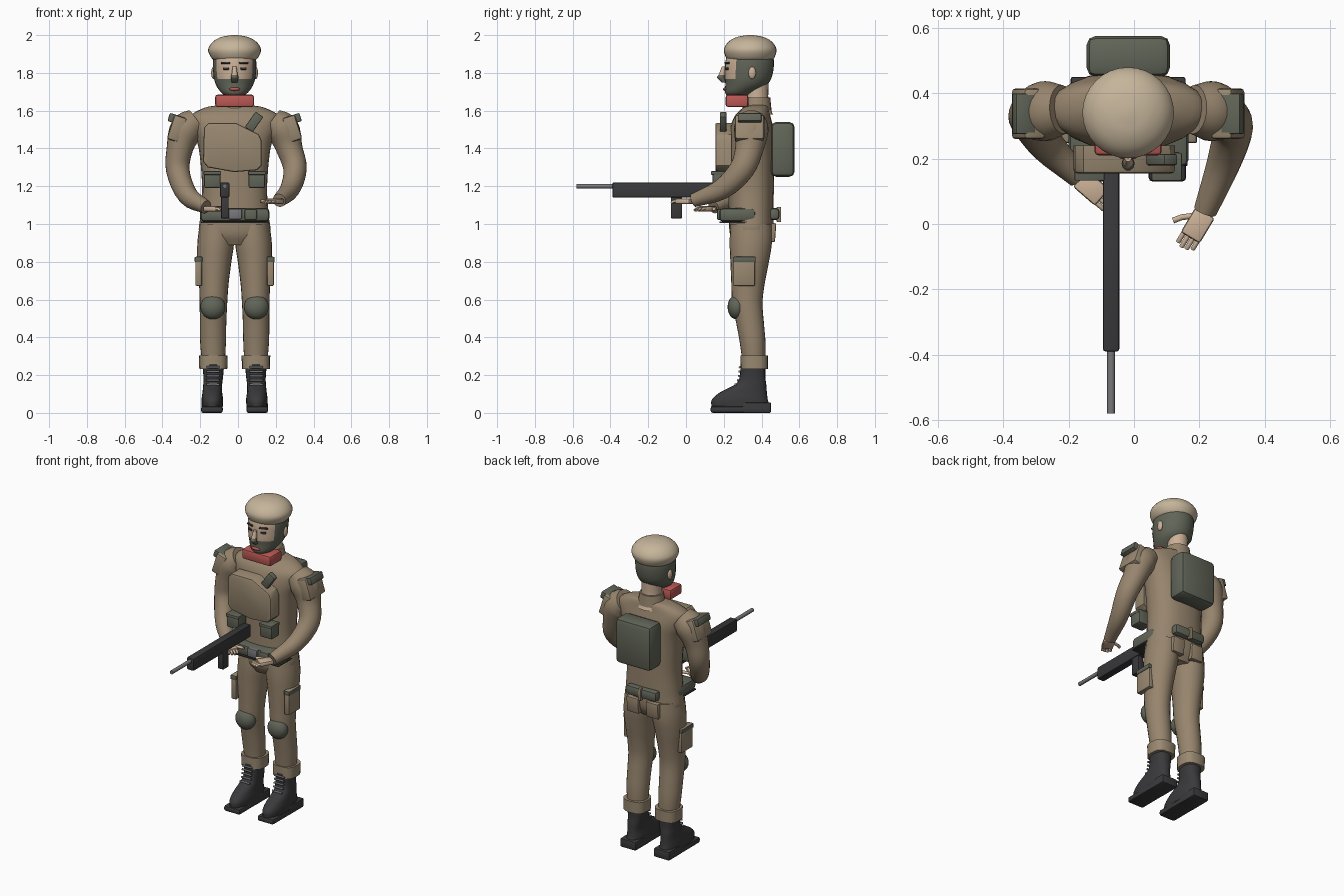
import bpy, bmesh, math
from mathutils import Vector, Matrix, Euler

if "Cube" in bpy.data.objects:
    bpy.data.objects.remove(bpy.data.objects["Cube"])

C = -0.018  # body centre line


def paint(name, r, g, b):
    m = bpy.data.materials.new(name)
    m.use_nodes = True
    m.diffuse_color = (r, g, b, 1)
    m.node_tree.nodes["Principled BSDF"].inputs["Base Color"].default_value = (r, g, b, 1)
    return m


TAN = paint("uniform tan", .31, .235, .155)
KHAKI = paint("pouch khaki", .32, .25, .165)
CREAM = paint("beret cream", .56, .46, .325)
GREEN = paint("webbing green", .12, .13, .097)
BLACK = paint("boot black", .042, .042, .045)
GREY = paint("metal grey", .19, .19, .2)
SKIN = paint("skin", .60, .44, .31)
RED = paint("scarf red", .50, .10, .09)


def finish(name, bm, mat, angle=40):
    bmesh.ops.recalc_face_normals(bm, faces=bm.faces[:])
    me = bpy.data.meshes.new(name)
    bm.to_mesh(me)
    bm.free()
    me.materials.append(mat)
    ob = bpy.data.objects.new(name, me)
    bpy.context.collection.objects.link(ob)
    bpy.ops.object.select_all(action='DESELECT')
    ob.select_set(True)
    bpy.context.view_layer.objects.active = ob
    bpy.ops.object.shade_smooth_by_angle(angle=math.radians(angle))
    return ob


def box(name, loc, size, mat, rot=(0, 0, 0), bevel=0.01):
    bm = bmesh.new()
    bmesh.ops.create_cube(bm, size=1)
    bmesh.ops.scale(bm, vec=size, verts=bm.verts[:])
    if bevel:
        bmesh.ops.bevel(bm, geom=bm.edges[:], offset=bevel, segments=2, profile=.5, affect='EDGES')
    bm.transform(Matrix.Translation(loc) @ Euler([math.radians(a) for a in rot]).to_matrix().to_4x4())
    return finish(name, bm, mat)


def span(name, x, y, z, mat, bevel=0.01):
    """Box given by its x, y and z ranges."""
    r = (x, y, z)
    return box(name, [(a + b) / 2 for a, b in r], [b - a for a, b in r], mat, bevel=bevel)


def ball(name, loc, radii, mat):
    bm = bmesh.new()
    bmesh.ops.create_uvsphere(bm, u_segments=20, v_segments=12, radius=1)
    bm.transform(Matrix.Translation(loc) @ Matrix.Diagonal((*radii, 1)))
    return finish(name, bm, mat)


def loft(name, rings, mat, along=False, sides=24, steps=4, power=1):
    """Skin smoothed elliptical rings (x, y, z, rx, ry), level or square to the path."""
    k = [Vector(r) for r in rings]
    k = [k[0] * 2 - k[1]] + k + [k[-1] * 2 - k[-2]]
    pts = []
    for a, b, c, d in zip(k, k[1:], k[2:], k[3:]):
        for i in range(steps):
            t = i / steps
            pts.append((b * 2 + (c - a) * t + (a * 2 - b * 5 + c * 4 - d) * t * t
                        + (b * 3 - a - c * 3 + d) * t ** 3) * .5)
    pts.append(k[-2])
    pos = [Vector(p[:3]) for p in pts]
    whole = (pos[-1] - pos[0]).normalized()
    ref = Vector((0, 1, 0)) if abs(whole.x) > .8 else Vector((1, 0, 0))
    bm = bmesh.new()
    loops = []
    for i, p in enumerate(pts):
        u, v = Vector((1, 0, 0)), Vector((0, 1, 0))
        if along:
            t = (pos[min(i + 1, len(pos) - 1)] - pos[max(i - 1, 0)]).normalized()
            v = t.cross(ref).normalized()
            u = v.cross(t)
        loop = []
        for s in range(sides):
            a = math.tau * s / sides
            co, si = [math.copysign(abs(f) ** power, f) for f in (math.cos(a), math.sin(a))]
            loop.append(bm.verts.new(pos[i] + u * (p[3] * co) + v * (p[4] * si)))
        loops.append(loop)
    for a, b in zip(loops, loops[1:]):
        for s in range(sides):
            n = (s + 1) % sides
            bm.faces.new((a[s], a[n], b[n], b[s]))
    bm.faces.new(loops[0])
    bm.faces.new(loops[-1])
    return finish(name, bm, mat, 50)


def tube(name, pts, r, mat, sides=10):
    return loft(name, [(*p, r, r) for p in pts], mat, True, sides, 1)


# Torso and neck
loft("torso", [(C, .345, .89, .10, .085), (C, .345, .95, .185, .113), (C, .345, 1.05, .18, .118),
               (C, .345, 1.2, .172, .12), (C, .345, 1.4, .19, .122), (C, .348, 1.5, .225, .115),
               (C, .352, 1.57, .235, .095), (C, .37, 1.615, .16, .068), (C, .38, 1.63, .08, .045)],
     TAN, power=.85)
loft("neck", [(C, .375, 1.58, .085, .085), (C, .375, 1.65, .062, .062), (C, .375, 1.76, .06, .062)], SKIN)
loft("collar", [(C, .375, 1.60, .085, .078), (C, .378, 1.67, .07, .068)], TAN)
box("scarf", (C, .27, 1.652), (.205, .12, .065), RED, bevel=.012)

# Head with a bare band around the eyes
head = loft("head", [(C, .275, 1.672, .035, .05), (C, .285, 1.695, .07, .078), (C, .32, 1.74, .1, .112),
                     (C, .333, 1.8, .113, .127), (C, .338, 1.88, .112, .125), (C, .34, 1.94, .08, .09)],
            GREEN, sides=32, steps=6)
head.data.materials.append(SKIN)
for f in head.data.polygons:
    if 1.772 < f.center.z < 1.9 and f.normal.y < -.5:
        f.material_index = 1
loft("nose", [(C, .2, 1.835, .010, .010), (C, .19, 1.79, .016, .018)], SKIN, sides=10)
loft("mask_nose", [(C, .19, 1.79, .017, .018), (C, .185, 1.775, .02, .022), (C, .2, 1.75, .015, .012)], GREEN, sides=10)
ball("lips", (C, .208, 1.714), (.03, .012, .009), RED)
for s, side in ((1, "left"), (-1, "right")):
    box(side + "_eyebrow", (C + s * .048, .218, 1.853), (.05, .012, .01), BLACK, (0, 0, s * 20), .002)
    box(side + "_eye", (C + s * .046, .217, 1.823), (.032, .012, .013), BLACK, (0, 0, s * 20), .003)
    ball(side + "_ear", (C + s * .112, .35, 1.8), (.012, .02, .032), SKIN)
loft("beret", [(C, .34, 1.862, .105, .112), (C, .34, 1.885, .127, .13), (C, .34, 1.925, .14, .139),
               (C, .34, 1.965, .115, .115), (C, .34, 1.99, .07, .07), (C, .34, 2.0, .015, .015)],
     CREAM, sides=32)

# Chest plate with clipped corners
bm = bmesh.new()
outline = [(-.185, 1.33), (-.18, 1.51), (-.155, 1.535), (-.01, 1.535), (.11, 1.475), (.125, 1.44),
           (.125, 1.31), (.10, 1.285), (-.02, 1.275), (-.16, 1.3)]
face = bm.faces.new([bm.verts.new((x, .24, z)) for x, z in outline])
ext = bmesh.ops.extrude_face_region(bm, geom=[face])
front = [v for v in ext["geom"] if isinstance(v, bmesh.types.BMVert)]
bmesh.ops.translate(bm, vec=(0, -.085, 0), verts=front)
rim = [e for e in bm.edges if all(v in front for v in e.verts)]
bmesh.ops.bevel(bm, geom=rim, offset=.01, segments=2, profile=.5, affect='EDGES')
finish("chest_plate", bm, KHAKI)
box("radio", (.085, .197, 1.54), (.05, .035, .1), GREEN, (0, 35, 0), .006)

# Belt, pouches and backpack
span("front_belt", (-.2, .167), (.175, .37), (1.012, 1.085), GREEN, .022)
span("belt_edge", (-.197, .164), (.178, .36), (1.006, 1.014), BLACK, .002)
span("buckle", (-.05, .02), (.163, .19), (1.025, 1.08), GREY, .006)
span("belt_pouch", (.035, .1), (.165, .2), (1.02, 1.08), GREEN)
span("back_belt", (-.13, .09), (.44, .495), (1.02, 1.085), GREEN, .02)
span("belt_loop", (C - .01, C + .01), (.48, .503), (1.01, 1.09), TAN, .004)
for s, side in ((1, "left"), (-1, "right")):
    box(side + "_ammo_pouch", (C + s * .118, .18, 1.235), (.088, .08, .09), GREEN)
    box(side + "_ammo_flap", (C + s * .118, .175, 1.27), (.092, .085, .02), GREEN, bevel=.004)
    box(side + "_back_pouch", (C + s * .07, .452, .955), (.085, .045, .1), TAN, (-4, 0, 0), .007)
span("backpack", (-.145, .11), (.45, .575), (1.25, 1.54), GREEN, .028)

# Legs and boots
for s, side in ((1, "left"), (-1, "right")):
    X = lambda d: C + s * d
    loft(side + "_leg", [(X(.095), .345, 1.0, .09, .11), (X(.1), .343, .9, .097, .112),
                         (X(.107), .337, .8, .09, .102), (X(.11), .328, .68, .078, .088),
                         (X(.112), .325, .58, .073, .08), (X(.114), .34, .47, .07, .073),
                         (X(.114), .353, .37, .068, .068), (X(.112), .36, .26, .06, .06)], TAN)
    loft(side + "_cuff", [(X(.113), .362, .232, .074, .072), (X(.113), .362, .305, .076, .073)],
         KHAKI, sides=16, power=.7)
    ball(side + "_knee_pad", (X(.115), .268, .56), (.066, .048, .065), GREEN)
    box(side + "_thigh_pocket", (X(.19), .308, .75), (.035, .115, .155), KHAKI, bevel=.006)
    box(side + "_thigh_flap", (X(.191), .308, .812), (.04, .12, .028), GREEN, bevel=.004)
    loft(side + "_boot", [(X(.118), .29, .03, .055, .155), (X(.118), .285, .07, .057, .148),
                          (X(.118), .305, .11, .052, .123), (X(.116), .342, .15, .05, .083),
                          (X(.113), .352, .19, .052, .068), (X(.113), .355, .26, .058, .066)],
         BLACK, power=.85)
    box(side + "_sole", (X(.12), .285, .018), (.115, .31, .036), BLACK, bevel=.012)
    box(side + "_heel", (X(.12), .375, .028), (.112, .15, .056), BLACK, bevel=.008)
    for i in range(5):
        z, y = .15 + i * .023, (.262, .275, .28, .283, .285)[i]
        tube(side + "_lace", [(X(.08), y, z), (X(.15), y, z)], .006, GREY, 8)


# Arms: shoulder to wrist
def arm(side, s, lower):
    upper = [(C + s * .2, .35, 1.545, .07, .075), (C + s * .255, .345, 1.5, .088, .092),
             (C + s * .29, .335, 1.4, .07, .075)]
    loft(side + "_arm", upper + lower, TAN, True)
    box(side + "_sleeve_pocket", (C + s * .305, .337, 1.505), (.07, .155, .135), KHAKI, (0, -s * 18, 0), .012)
    box(side + "_sleeve_flap", (C + s * .318, .337, 1.557), (.065, .125, .045), GREEN, (0, -s * 18, 0), .006)


arm("left", 1, [(.302, .295, 1.29, .062, .066), (.275, .19, 1.185, .052, .055), (.218, .04, 1.125, .036, .036)])
arm("right", -1, [(-.318, .32, 1.28, .062, .064), (-.265, .24, 1.15, .053, .055), (-.17, .145, 1.09, .036, .036)])
box("watch", (.237, .09, 1.16), (.05, .06, .04), GREEN, (15, 0, -20), .015)


# Flat open hands pointing along a heading; thumb on the inner side
def hand(side, wrist, heading, thumb):
    a = math.radians(heading)
    w, d = Vector(wrist), Vector((math.cos(a), math.sin(a), 0))
    n = Vector((-d.y, d.x, 0)) * thumb
    up = Vector((0, 0, 1))
    box(side + "_palm", w + d * .045, (.09, .068, .028), SKIN, (0, 0, heading), .009)
    for i in range(4):
        root = w + d * .085 + n * (.025 - i * .0165)
        reach = (.034, .042, .039, .03)[i]
        tube(side + "_finger", [root, root + d * reach * .6, root + d * reach - up * .008], .0075, SKIN)
    root = w + d * .03 + n * .03
    tube(side + "_thumb", [root, root + n * .025 + d * .02, root + n * .042 + d * .042], .009, SKIN)


hand("left", (.218, .035, 1.12), 239, -1)
hand("right", (-.165, .14, 1.08), 319, 1)

# Rifle
span("rifle_body", (-.095, -.045), (-.39, .2), (1.14, 1.22), BLACK, .008)
span("rifle_magazine", (-.09, -.05), (-.08, -.02), (1.03, 1.15), BLACK, .005)
tube("rifle_barrel", [(-.07, -.38, 1.2), (-.07, -.58, 1.2)], .012, GREY, 12)
